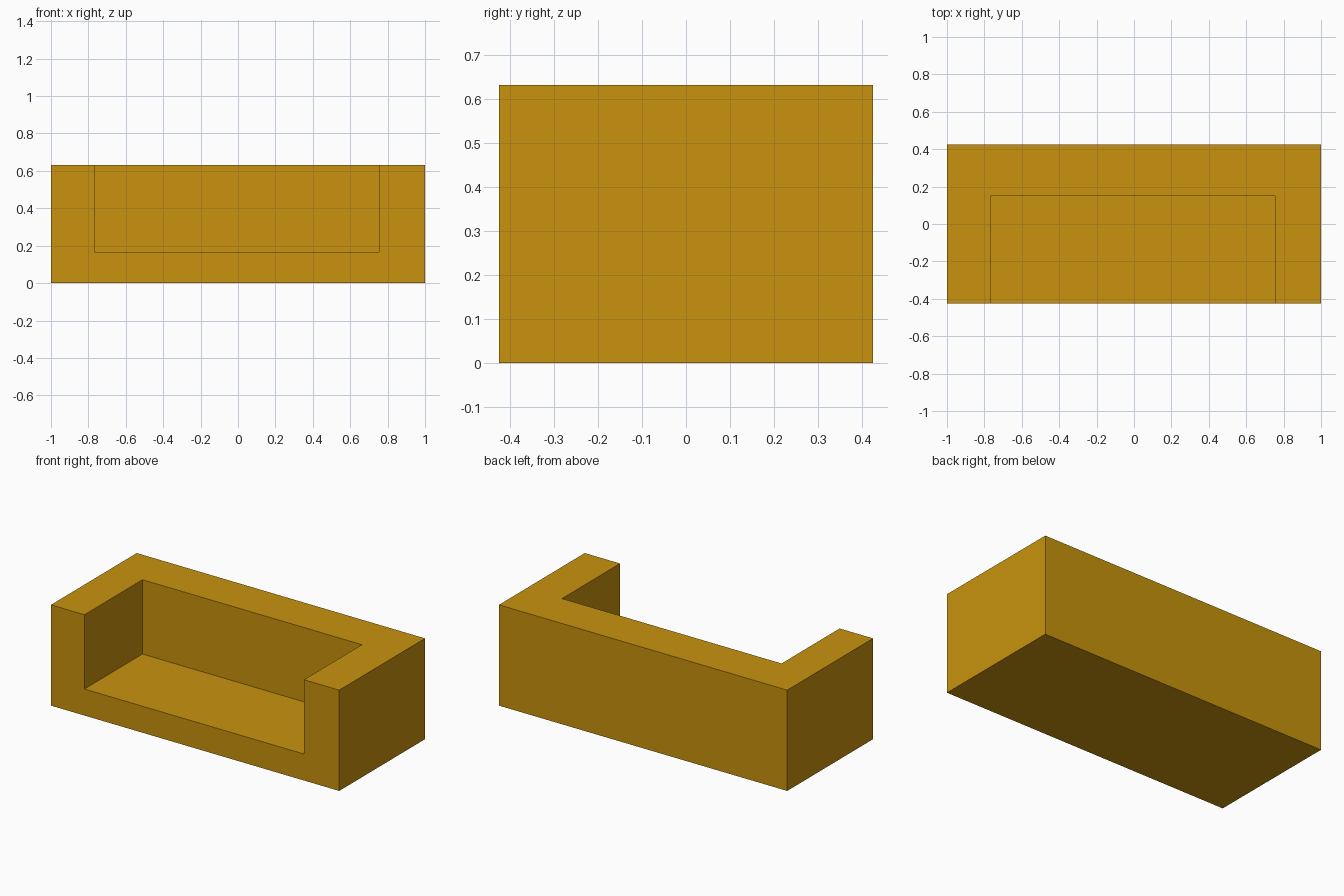
import bpy
from mathutils import Vector

cube = bpy.data.objects.get("Cube")
if cube:
    bpy.data.objects.remove(cube, do_unlink=True)

# Single ochre upholstery colour
ochre = bpy.data.materials.new("ochre_fabric")
ochre.use_nodes = True
colour = (0.58, 0.29, 0.004, 1)
ochre.diffuse_color = colour
ochre.node_tree.nodes["Principled BSDF"].inputs["Base Color"].default_value = colour


def box(name, low, high):
    """Box spanning two opposite corners, with its scale applied."""
    low, high = Vector(low), Vector(high)
    bpy.ops.mesh.primitive_cube_add(size=1, location=(low + high) / 2)
    obj = bpy.context.object
    obj.name = name
    obj.scale = high - low
    bpy.ops.object.transform_apply(location=True, rotation=False, scale=True)
    obj.data.materials.append(ochre)
    return obj


# Solid sofa block
sofa = box("sofa_body", (-1, -0.425, 0), (1, 0.425, 0.632))

# Seat recess, open to the front and top, leaving arms and back
recess = box("seat_recess_cutter", (-0.768, -0.6, 0.166), (0.755, 0.15, 0.8))
recess.hide_render = True

cut = sofa.modifiers.new("seat_recess", 'BOOLEAN')
cut.operation = 'DIFFERENCE'
cut.solver = 'EXACT'
cut.object = recess
bpy.context.view_layer.objects.active = sofa
bpy.ops.object.modifier_apply(modifier=cut.name)
bpy.data.objects.remove(recess, do_unlink=True)
